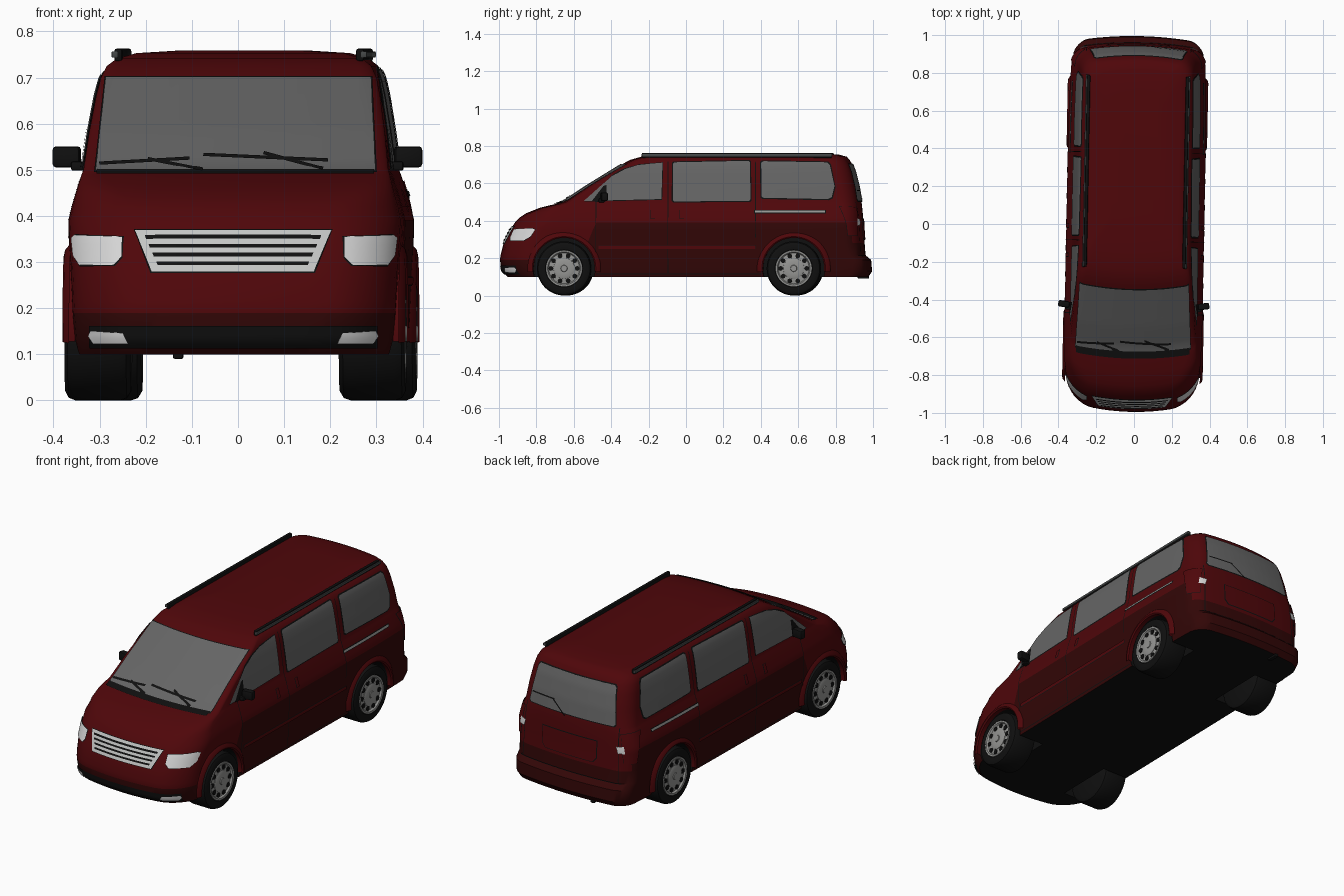
import bpy, bmesh
from math import sin, cos, pi, radians
from mathutils import Vector, Matrix
from mathutils.bvhtree import BVHTree

if "Cube" in bpy.data.objects:
    bpy.data.objects.remove(bpy.data.objects["Cube"], do_unlink=True)


def material(name, r, g, b):
    m = bpy.data.materials.new(name)
    m.use_nodes = True
    m.diffuse_color = (r, g, b, 1)
    m.node_tree.nodes["Principled BSDF"].inputs["Base Color"].default_value = (r, g, b, 1)
    return m


RED = material("dark red paint", .078, .002, .003)
DEEP = material("deep red lower paint", .032, .002, .002)
BLACK = material("black trim", .005, .005, .005)
GLASS = material("grey glass", .13, .13, .13)
WHITE = material("white lamp", .7, .7, .7)
CHROME = material("chrome", .55, .56, .55)
RIM = material("wheel grey", .3, .3, .29)
RAIL = material("rail grey", .06, .065, .065)
parts = []


def finish(name, bm, mats, mirror=False, angle=35):
    mesh = bpy.data.meshes.new(name)
    bm.to_mesh(mesh)
    bm.free()
    ob = bpy.data.objects.new(name, mesh)
    bpy.context.collection.objects.link(ob)
    for m in mats:
        mesh.materials.append(m)
    if mirror:
        ob.modifiers.new("Mirror", 'MIRROR')
    parts.append((ob, angle))
    return ob


# Body: stacked plan outlines, each (height, half width, front y, rear y)
LEVELS = [
    (.10, .347, -.955, .975), (.13, .353, -.985, .995), (.19, .358, -.995, .99),
    (.215, .359, -.992, .96), (.28, .361, -.975, .955), (.35, .364, -.94, .95),
    (.39, .365, -.915, .948), (.42, .358, -.885, .946), (.44, .352, -.855, .945),
    (.47, .343, -.78, .942), (.49, .336, -.695, .94), (.5, .332, -.66, .938),
    (.58, .321, -.54, .925), (.66, .308, -.41, .905), (.7, .299, -.345, .89),
    (.725, .287, -.3, .875), (.742, .265, -.24, .86), (.753, .225, -.15, .82),
    (.759, .13, 0, .7)]


def outline(z, w, front, rear):
    k = min(1, max(0, (z - .42) / .08))
    pts = []

    def end(y0, sign, flat, bow, r):
        row = [(flat * i / 5, 0) for i in range(5)]
        row += [(flat + (1 - flat) * sin(t), r * (1 - cos(t)))
                for t in (pi / 2 * i / 8 for i in range(9))]
        return [(w * u, y0 + sign * (bow * u * u + d)) for u, d in row]

    a = end(front, 1, .6 + .3 * k, .05 - .02 * k, .13 - .1 * k)
    b = end(rear, -1, .78, .03, .07)[::-1]
    y1, y2 = a[-1][1], b[0][1]
    side = [(w, y1 + (y2 - y1) * i / 24) for i in range(1, 24)]
    for x, y in a + side + b:
        t = min(1, max(0, (abs(y) - .45) / .5))
        pts.append(Vector((x * (1 - .045 * t * t), y, z)))
    return pts + [Vector((-p.x, p.y, p.z)) for p in pts[-2:0:-1]]


bm = bmesh.new()
rings = [[bm.verts.new(p) for p in outline(*lv)] for lv in LEVELS]
n = len(rings[0])
for lo, hi in zip(rings, rings[1:]):
    for i in range(n):
        j = (i + 1) % n
        bm.faces.new((lo[i], lo[j], hi[j], hi[i]))
bm.faces.new(rings[-1])
bm.faces.new(rings[0][::-1]).material_index = 1
bm.normal_update()
tree = BVHTree.FromBMesh(bm)
body = finish("body", bm, [RED, BLACK, DEEP])

# Wheel wells cut out of the body
WHEELS = {"front": -.645, "rear": .583}
AXLE = .145
for end_name, y in WHEELS.items():
    for s in (1, -1):
        bm = bmesh.new()
        bmesh.ops.create_cone(bm, cap_ends=True, segments=48, radius1=.166, radius2=.166, depth=.3,
                              matrix=Matrix.Translation((s * .35, y, AXLE)) @ Matrix.Rotation(pi / 2, 4, 'Y'))
        for f in bm.faces:
            f.material_index = 1
        cutter = finish("well_cutter", bm, [RED, BLACK])
        cutter.hide_render = True
        mod = body.modifiers.new("Well", 'BOOLEAN')
        mod.operation, mod.solver, mod.object = 'DIFFERENCE', 'EXACT', cutter
        bpy.context.view_layer.objects.active = body
        bpy.ops.object.modifier_apply(modifier=mod.name)
        parts.pop()
        bpy.data.objects.remove(cutter, do_unlink=True)

# Two-tone paint: deeper red on the lower sides, lower tail and front valance
for f in body.data.polygons:
    if f.material_index == 0:
        if abs(f.normal.x) > .8 and f.center.y > -.5:
            limit = .39
        else:
            limit = .28 if f.center.y > 0 else .19
        if f.center.z < limit:
            f.material_index = 2


def patch(name, pts, yaw, mat, lift=.004, mirror=False):
    """Thin plate: a convex outline projected onto the body along a yawed direction."""
    a = radians(yaw)
    u, d = Vector((cos(a), sin(a), 0)), Vector((-sin(a), cos(a), 0))
    pts = [Vector((p[0], p[1], 0)) for p in pts]
    if sum(p.x * q.y - q.x * p.y for p, q in zip(pts, pts[1:] + pts[:1])) < 0:
        pts.reverse()
    xs, ys = [p.x for p in pts], [p.y for p in pts]
    w, h = max(xs) - min(xs), max(ys) - min(ys)
    bm = bmesh.new()
    bmesh.ops.create_grid(bm, x_segments=int(w / .015) + 2, y_segments=int(h / .015) + 2, size=.5)
    for v in bm.verts:
        v.co = Vector((min(xs) + w * (v.co.x + .5), min(ys) + h * (v.co.y + .5), 0))
    for p, q in zip(pts, pts[1:] + pts[:1]):
        e = q - p
        bmesh.ops.bisect_plane(bm, geom=bm.verts[:] + bm.edges[:] + bm.faces[:], dist=1e-6,
                               plane_co=p, plane_no=(e.y, -e.x, 0), clear_outer=True)
    for v in bm.verts:
        start = u * v.co.x + Vector((0, 0, v.co.y)) - d * 2
        hit, normal, _, _ = tree.ray_cast(start, d)
        if hit is None:
            hit, normal, _, _ = tree.find_nearest(start + d * 1.2)
        v.co = hit + normal * lift
    return finish(name, bm, [mat], mirror)


def grow(pts, m):
    cx, cy = (sum(p[i] for p in pts) / len(pts) for i in (0, 1))
    return [(x + (m if x > cx else -m), y + (m if y > cy else -m)) for x, y in pts]


def framed(name, pts, yaw, mat, m=.006, mirror=False):
    patch(name + "_frame", grow(pts, m), yaw, BLACK, .003, mirror)
    patch(name, pts, yaw, mat, .0055, mirror)


def stroke(name, p, q, width, yaw, lift=.004, mirror=False):
    p, q = Vector(p), Vector(q)
    side = (q - p).normalized().orthogonal() * width / 2
    patch(name, [p + side, q + side, q - side, p - side], yaw, BLACK, lift, mirror)


def box(w, z0, z1):
    return [(-w, z0), (w, z0), (w, z1), (-w, z1)]


# Glass
framed("windshield", [(-.303, .495), (.303, .495), (.286, .698), (-.286, .698)], 0, GLASS, .003)
patch("cowl", box(.3, .486, .497), 0, BLACK, .006)
framed("rear_window", [(-.255, .515), (-.245, .505), (.245, .505), (.255, .515), (.23, .69),
                       (.22, .7), (-.22, .7), (-.23, .69)], 180, GLASS, .005)
framed("front_door_window", [(-.54, .505), (-.46, .577), (-.39, .637), (-.32, .675), (-.25, .697),
                             (-.12, .708), (-.125, .515)], 90, GLASS, .004, True)
framed("sliding_door_window", [(-.064, .51), (-.055, .502), (.345, .506), (.352, .515), (.347, .71),
                               (.34, .718), (-.055, .71), (-.064, .702)], 90, GLASS, mirror=True)
framed("quarter_window", [(.41, .53), (.42, .522), (.765, .515), (.785, .525), (.8, .585), (.775, .695),
                          (.76, .71), (.42, .716), (.408, .708)], 90, GLASS, mirror=True)

# Grille: bright trapezoid with dark slots
framed("grille", [(-.175, .278), (.175, .278), (.212, .367), (-.212, .367)], 0, CHROME, .003)
for i in range(4):
    z = .29 + .019 * i
    w = .162 + .0085 * i
    patch("grille_slot", [(-w, z), (w, z), (w + .003, z + .008), (-w - .003, z + .008)], 0, BLACK, .008)

# Lamps and bumper openings
framed("headlight", [(-.478, .292), (-.375, .292), (-.338, .315), (-.318, .352), (-.335, .358),
                     (-.476, .353), (-.49, .31)], 45, WHITE, .002, True)
patch("lower_intake", box(.31, .115, .162), 0, BLACK)
patch("fog_light", [(.225, .127), (.3, .127), (.31, .14), (.304, .152), (.235, .147)], 0, WHITE, .007, True)
framed("tail_lamp", [(.37, .32), (.435, .32), (.445, .47), (.35, .475)], 135, RED, .002, True)
patch("reversing_lamp", [(.428, .375), (.46, .373), (.467, .408), (.433, .411)], 135, WHITE, .008, True)
framed("plate_recess", [(-.16, .325), (-.14, .3), (.14, .3), (.16, .325), (.16, .41), (-.16, .41)], 180, RED, .004)

# Panel seams, rub strips, handles and sliding rail
SEAMS = [((-.09, .12), (-.09, .715)), ((.378, .31), (.378, .715)), ((-.475, .16), (-.475, .5)),
         ((-.475, .115), (.41, .115))]
for p, q in SEAMS:
    stroke("door_seam", p, q, .004, 90, .002, True)
stroke("tailgate_seam", (.285, .215), (.275, .5), .004, 180, .002, True)
stroke("bumper_seam", (-.3, .215), (.3, .215), .005, 180, .002)
framed("rub_strip", [(-.46, .25), (.38, .25), (.38, .267), (-.46, .267)], 90, RED, .002, True)
framed("slide_rail", [(.375, .442), (.75, .442), (.75, .452), (.375, .452)], 90, RIM, .004, True)
for y in (-.17, -.015):
    framed("door_handle", [(y - .01, .41), (y + .01, .41), (y + .01, .455), (y - .01, .455)], 90, RED, .002, True)

# Wipers
WIPERS = [((-.295, .507), (-.1, .518), 0), ((-.19, .517), (-.07, .493), 0), ((-.07, .526), (.2, .514), 0),
          ((.06, .53), (.19, .495), 0), ((-.24, .56), (-.1, .56), 180), ((-.11, .56), (-.03, .495), 180)]
for p, q, yaw in WIPERS:
    stroke("wiper", p, q, .007, yaw, .009)


def lathe(name, profile, y, mat, start=0, sweep=360, steps=48):
    """Turn (radius, x) points about a wheel axle."""
    bm = bmesh.new()
    cols = []
    for i in range(steps + 1):
        a = radians(start + sweep * i / steps)
        cols.append([bm.verts.new((x, y + r * cos(a), AXLE + r * sin(a))) for r, x in profile])
    for c, d in zip(cols, cols[1:]):
        for k in range(len(profile) - 1):
            bm.faces.new((c[k], c[k + 1], d[k + 1], d[k]))
    bmesh.ops.remove_doubles(bm, verts=bm.verts, dist=1e-5)
    bmesh.ops.recalc_face_normals(bm, faces=bm.faces)
    finish(name, bm, [mat], True, 40)


# Wheels and arch lips
for end_name, y in WHEELS.items():
    lathe(end_name + "_tyre", [(0, .23), (.125, .226), (.14, .235), (.145, .25), (.145, .347), (.139, .362),
                               (.125, .369), (.1, .367), (.094, .352), (0, .347)], y, BLACK)
    lathe(end_name + "_rim", [(.098, .357), (.097, .369), (.088, .368), (.082, .359), (.055, .362)], y, RIM)
    lathe(end_name + "_hub", [(.058, .352), (.056, .364), (.04, .369), (.018, .368), (.016, .372), (0, .372)], y, RIM)
    bm = bmesh.new()
    for i in range(10):
        a = 2 * pi * i / 10
        bmesh.ops.create_cone(bm, cap_ends=True, segments=8, radius1=.013, radius2=.013, depth=.006,
                              matrix=Matrix.Translation((.361, y + .07 * cos(a), AXLE + .07 * sin(a)))
                              @ Matrix.Rotation(pi / 2, 4, 'Y'))
    finish(end_name + "_rim_holes", bm, [BLACK], True)
    lathe(end_name + "_arch_lip", [(.164, .345), (.163, .367), (.17, .372), (.182, .369), (.196, .357)],
          y, RED, -6, 192)


def block(name, centre, size, mat, bevel=.008, mirror=True, turn=0):
    bm = bmesh.new()
    bmesh.ops.create_cube(bm, size=1, matrix=Matrix.Translation(centre) @ Matrix.Rotation(radians(turn), 4, 'Z')
                          @ Matrix.Diagonal((*size, 1)))
    bmesh.ops.bevel(bm, geom=bm.edges[:], offset=bevel, segments=2, affect='EDGES', profile=.5)
    finish(name, bm, [mat], mirror)


# Mirrors, roof rails, exhaust
block("door_mirror", (.37, -.43, .528), (.06, .034, .046), BLACK, turn=8)
block("mirror_stalk", (.335, -.445, .508), (.05, .03, .02), BLACK, .004)
patch("mirror_corner", [(-.5, .5), (-.42, .5), (-.42, .59), (-.435, .585)], 90, BLACK, .008, True)
block("roof_rail", (.262, .277, .749), (.018, 1.015, .028), BLACK, .006)
block("rail_insert", (.27, .277, .75), (.014, 1.018, .014), RAIL, .003)
block("exhaust_pipe", (-.155, .945, .098), (.022, .06, .016), BLACK, .004, False)

# Smooth shading and the slight turn of the whole van
for ob, angle in parts:
    bpy.ops.object.select_all(action='DESELECT')
    ob.select_set(True)
    bpy.context.view_layer.objects.active = ob
    bpy.ops.object.shade_smooth_by_angle(angle=radians(angle))
    ob.rotation_euler.z = radians(-1.1)
    ob.location.x = .007
